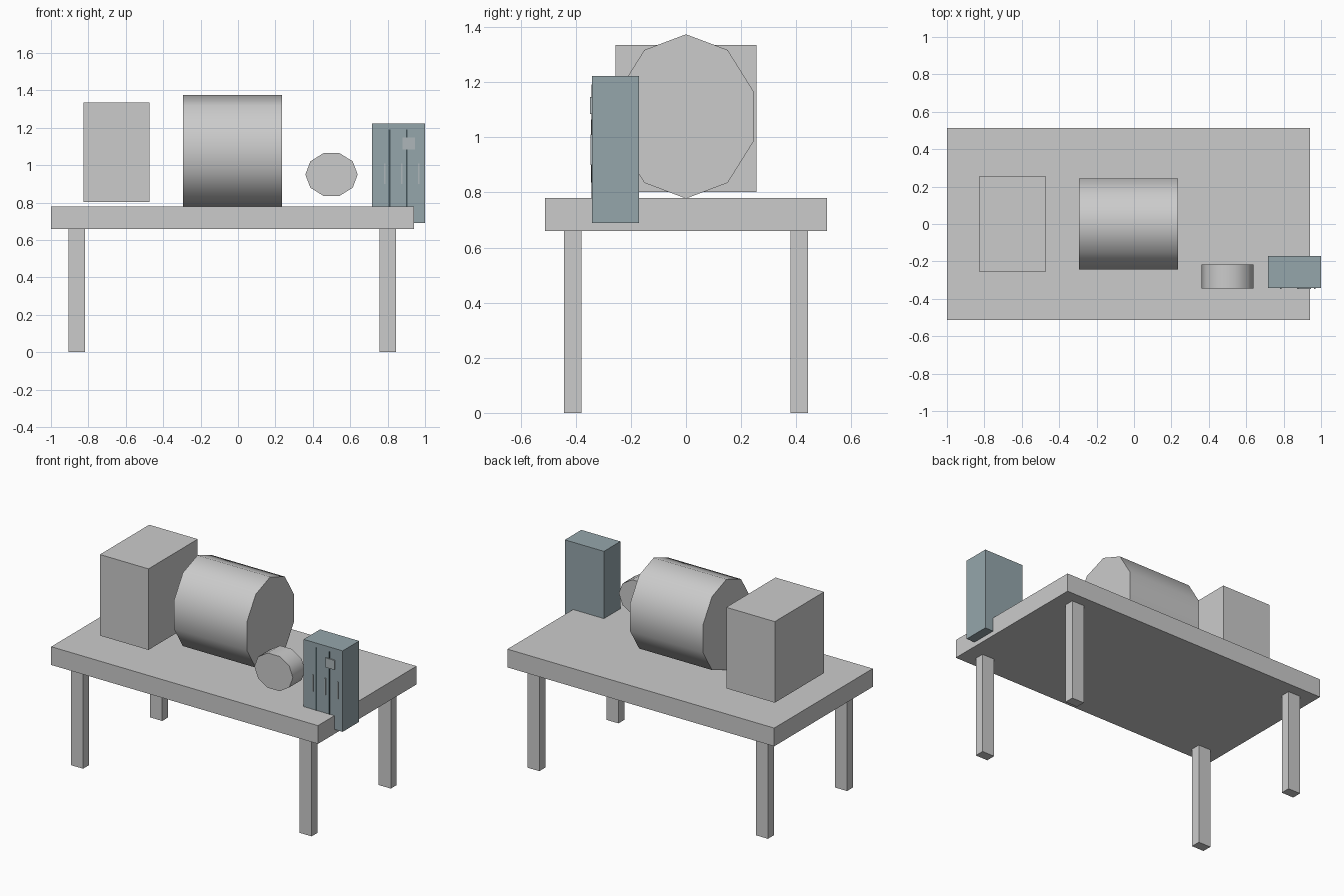
import bpy, bmesh, math
from mathutils import Matrix

if "Cube" in bpy.data.objects:
    bpy.data.objects.remove(bpy.data.objects["Cube"])


def material(name, rgb):
    m = bpy.data.materials.new(name)
    m.diffuse_color = (*rgb, 1)
    m.use_nodes = True
    m.node_tree.nodes["Principled BSDF"].inputs["Base Color"].default_value = m.diffuse_color
    return m


def finish(name, bm, mat=None):
    me = bpy.data.meshes.new(name)
    bmesh.ops.recalc_face_normals(bm, faces=bm.faces)
    bm.to_mesh(me)
    bm.free()
    ob = bpy.data.objects.new(name, me)
    bpy.context.collection.objects.link(ob)
    if mat:
        me.materials.append(mat)
    return ob


def box(name, x, y, z, mat=None):
    """Box from (min, max) ranges."""
    bm = bmesh.new()
    bmesh.ops.create_cube(bm, size=1)
    mid = [(a + b) / 2 for a, b in (x, y, z)]
    size = [b - a for a, b in (x, y, z)]
    bm.transform(Matrix.Translation(mid) @ Matrix.Diagonal((*size, 1)))
    return finish(name, bm, mat)


def drum(name, axis, span, centre, radii, start=0):
    """Ten-sided elliptical cylinder along x or y; radii are (across, up)."""
    bm = bmesh.new()
    rings = []
    for s in span:
        ring = []
        for i in range(10):
            a = start + i * math.tau / 10
            u = centre[0] + radii[0] * math.cos(a)
            z = centre[1] + radii[1] * math.sin(a)
            ring.append(bm.verts.new((s, u, z) if axis == 'x' else (u, s, z)))
        rings.append(ring)
        bm.faces.new(ring)
    for i in range(10):
        j = (i + 1) % 10
        bm.faces.new((rings[0][i], rings[0][j], rings[1][j], rings[1][i]))
    ob = finish(name, bm)
    bpy.ops.object.select_all(action='DESELECT')
    ob.select_set(True)
    bpy.context.view_layer.objects.active = ob
    bpy.ops.object.shade_smooth_by_angle(angle=math.radians(45))
    return ob


# Table
box("table_top", (-1, 0.94), (-0.512, 0.512), (0.66, 0.78))
for side, x in (("left", (-0.905, -0.817)), ("right", (0.757, 0.845))):
    box("front_leg_" + side, x, (-0.442, -0.38), (0, 0.66))
    box("back_leg_" + side, x, (0.38, 0.442), (0, 0.66))

# Objects on the table
box("large_box", (-0.825, -0.472), (-0.256, 0.256), (0.802, 1.335))
drum("large_drum", 'x', (-0.295, 0.235), (0, 1.076), (0.257, 0.298), math.pi / 2)
drum("small_drum", 'y', (-0.344, -0.216), (0.5, 0.95), (0.14, 0.12))

# Locker cabinet, sunk into the table edge
body = material("locker_paint", (0.30, 0.38, 0.41))
dark = material("seam_dark", (0.06, 0.09, 0.10))
light = material("plate_grey", (0.42, 0.47, 0.49))
box("locker_body", (0.716, 1.0), (-0.341, -0.17), (0.69, 1.222), body)
for i, x in enumerate((0.81, 0.902)):
    box(f"door_seam_{i + 1}", (x - 0.005, x + 0.005), (-0.3425, -0.335), (0.72, 1.192), dark)
for i, x in enumerate((0.785, 0.875, 0.967)):
    box(f"door_handle_{i + 1}", (x - 0.004, x + 0.004), (-0.347, -0.335), (0.9, 1.01), light)
box("door_plate", (0.88, 0.945), (-0.348, -0.335), (1.085, 1.147), light)
